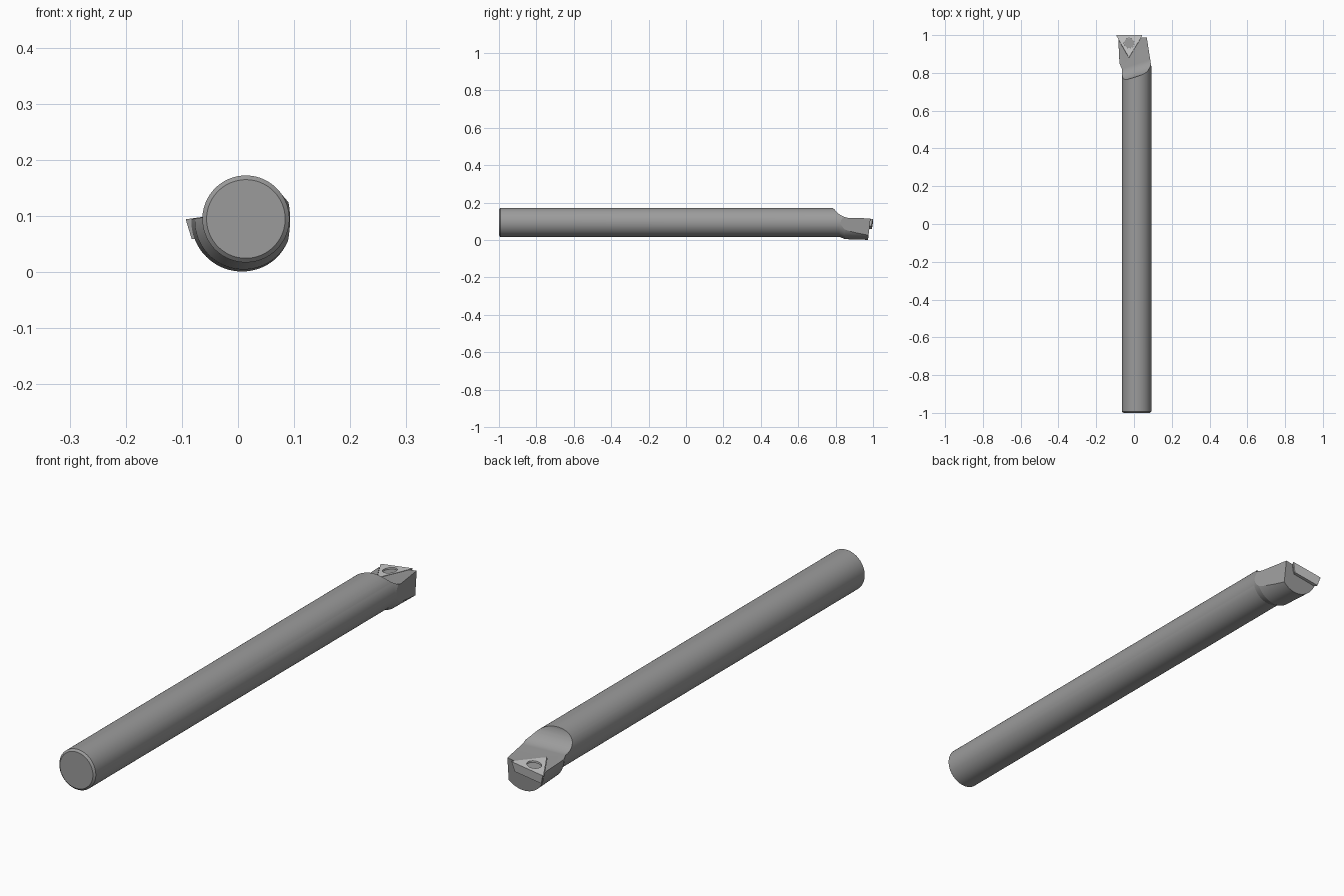
import bpy, bmesh, math
from mathutils import Vector

if "Cube" in bpy.data.objects:
    bpy.data.objects.remove(bpy.data.objects["Cube"])

TILT = 0.14          # sideways slope of the head's top face


def make(name, rings):
    """Closed solid lofted through rings of equal point count."""
    bm = bmesh.new()
    vs = [[bm.verts.new(p) for p in r] for r in rings]
    n = len(rings[0])
    for a, b in zip(vs, vs[1:]):
        for i in range(n):
            bm.faces.new((a[i], a[(i + 1) % n], b[(i + 1) % n], b[i]))
    bm.faces.new(vs[0])
    bm.faces.new(vs[-1])
    bmesh.ops.recalc_face_normals(bm, faces=bm.faces[:])
    me = bpy.data.meshes.new(name)
    bm.to_mesh(me)
    bm.free()
    ob = bpy.data.objects.new(name, me)
    bpy.context.collection.objects.link(ob)
    return ob


def activate(ob):
    bpy.ops.object.select_all(action='DESELECT')
    ob.select_set(True)
    bpy.context.view_layer.objects.active = ob


def cut(ob, cutter):
    cutter.hide_render = True
    m = ob.modifiers.new("cut", 'BOOLEAN')
    m.operation = 'DIFFERENCE'
    m.solver = 'EXACT'
    m.object = cutter
    activate(ob)
    bpy.ops.object.modifier_apply(modifier=m.name)
    bpy.data.objects.remove(cutter)


def slice_off(ob, co, no):
    bm = bmesh.new()
    bm.from_mesh(ob.data)
    r = bmesh.ops.bisect_plane(bm, geom=bm.verts[:] + bm.edges[:] + bm.faces[:],
                               plane_co=co, plane_no=no, clear_outer=True)
    edges = [e for e in r['geom_cut'] if isinstance(e, bmesh.types.BMEdge)]
    bmesh.ops.contextual_create(bm, geom=edges)
    bmesh.ops.recalc_face_normals(bm, faces=bm.faces[:])
    bm.to_mesh(ob.data)
    bm.free()


def paint(ob, name, v):
    mat = bpy.data.materials.new(name)
    mat.diffuse_color = (v, v, v, 1)
    mat.use_nodes = True
    mat.node_tree.nodes["Principled BSDF"].inputs["Base Color"].default_value = mat.diffuse_color
    ob.data.materials.clear()
    ob.data.materials.append(mat)


def circle(cx, y, cz, r, n=96):
    return [(cx + r * math.cos(2 * math.pi * i / n), y,
             cz + r * math.sin(2 * math.pi * i / n)) for i in range(n)]


# bar: chamfered shank flaring into the slightly wider offset head
bar = make("tool_bar", [circle(*s) for s in (
    (0.014, -1.0, 0.0945, 0.070), (0.014, -0.993, 0.0945, 0.0775),
    (0.014, 0.82, 0.0945, 0.0775), (0.010, 0.85, 0.0915, 0.0870),
    (0.0065, 1.0, 0.0905, 0.0905))])

# flat right side and raked end face of the head
slice_off(bar, Vector((0.09, 0.845, 0)), Vector((0.14, 0.022, 0)))
slice_off(bar, Vector((0, 0.985, 0.1)), Vector((0, 1, -0.12)))

# top flat with an oblique concave run-out into the shank
R, A = 0.068, math.radians(80)
prof = [(1.2, 0.0)]
for i in range(17):
    a = A * i / 16
    prof.append((0.848 - R * math.sin(a), R * (1 - math.cos(a))))
prof += [(0.772, 0.16), (1.2, 0.16)]
bar_cutter = make("top_cutter", [
    [(x, v + 0.32 * (x - 0.014), 0.106 + w + TILT * x) for v, w in prof]
    for x in (-0.2, 0.2)])
cut(bar, bar_cutter)

# triangular insert, tapering downward
TRI = [(-0.095, 1.0), (0.045, 1.0), (-0.027, 0.882)]
CX, CY = -0.0257, 0.9607


def tri(scale, depth):
    pts = []
    for i, p in enumerate(TRI):
        for q in (TRI[i - 1], TRI[(i + 1) % 3]):      # nipped corners
            x, y = (p[k] + 0.025 * (q[k] - p[k]) for k in (0, 1))
            x, y = CX + (x - CX) * scale, CY + (y - CY) * scale
            pts.append((x, y, 0.106 + depth + TILT * x))
    return pts


cut(bar, make("pocket_cutter", [tri(0.88, -0.034), tri(1.03, 0.0), tri(1.15, 0.03)]))
insert = make("cutting_insert", [tri(0.84, -0.036), tri(1.0, 0.001)])


# screw hole in the insert, filled by the screw head
def hole(r, d):
    return [(x, y, 0.106 + d + TILT * x)
            for x, _, y in circle(-0.026, 0, 0.958, r, 48)]


cut(insert, make("hole_cutter", [hole(0.026, -0.012), hole(0.026, 0.02)]))
screw = make("clamp_screw", [hole(0.0255, -0.013), hole(0.0255, -0.005)])

paint(bar, "dark_steel", 0.33)
paint(screw, "screw_steel", 0.33)
paint(insert, "carbide", 0.58)
for ob in (bar, insert, screw):
    activate(ob)
    bpy.ops.object.shade_smooth_by_angle(angle=math.radians(12))
